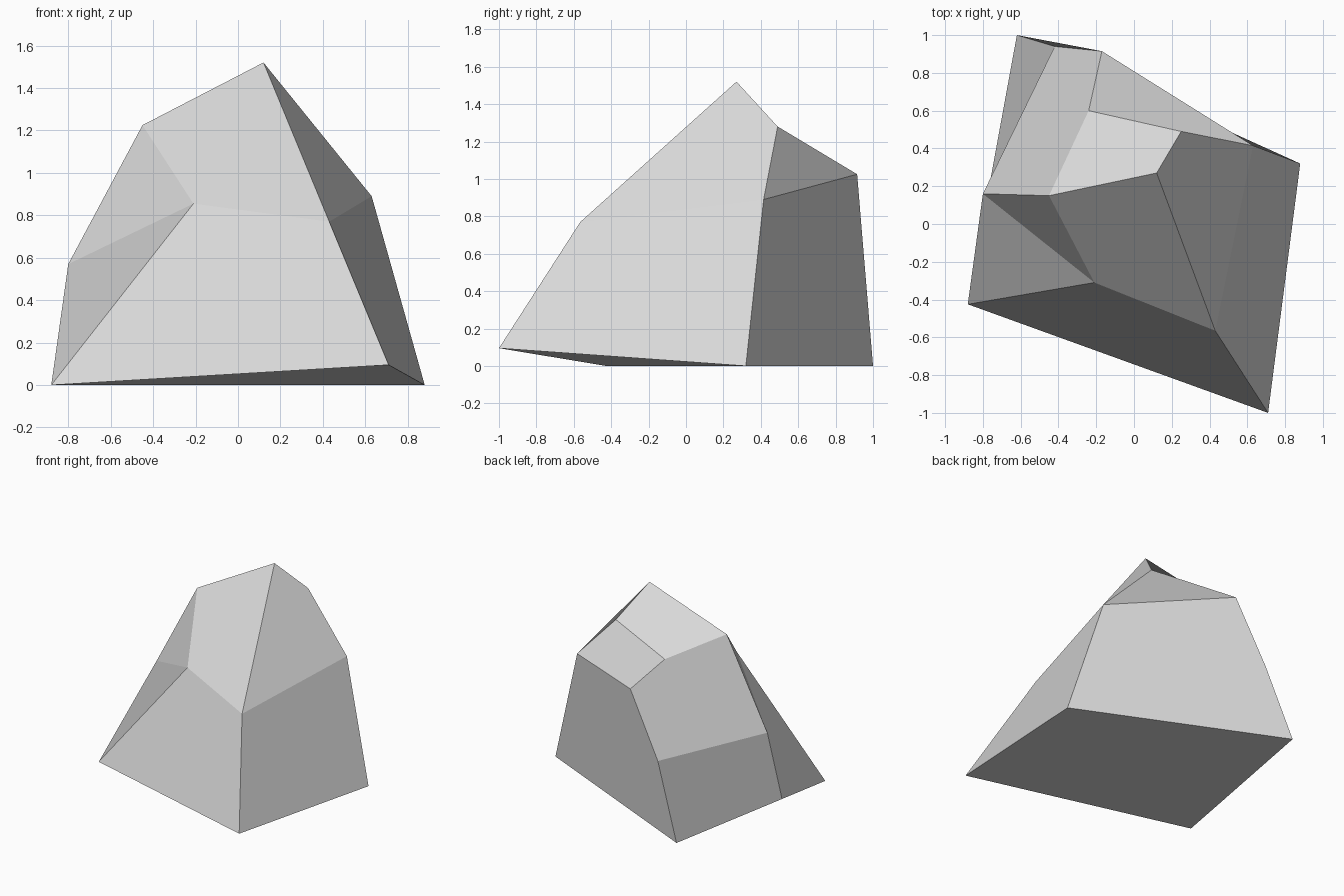
import bpy
import bmesh

default_cube = bpy.data.objects.get("Cube")
if default_cube:
    bpy.data.objects.remove(default_cube, do_unlink=True)

# Chiselled corners of the boulder, grouped by level
CORNERS = {
    # footprint
    "foot_right": (-0.88, -0.425, 0),
    "foot_side": (-0.805, -0.01, 0),
    "foot_front": (0.71, -1, 0.095),
    "foot_left": (0.88, 0.32, 0),
    "foot_back": (-0.62, 1, 0),
    # waist
    "waist_right": (-0.8, 0.16, 0.57),
    "waist_back": (-0.42, 0.94, 0.55),
    "waist_front": (0.43, -0.565, 0.77),
    "waist_left": (0.63, 0.415, 0.89),
    "notch": (-0.21, -0.31, 0.855),
    # crown
    "rear_lip": (-0.17, 0.915, 1.025),
    "shoulder": (-0.45, 0.15, 1.225),
    "rear_ridge": (-0.24, 0.6, 1.15),
    "side_ridge": (0.25, 0.49, 1.28),
    "peak": (0.12, 0.27, 1.52),
}

# Facets, each named by the corners around it; a four-sided facet
# folds along the line from its first corner to its third
FACETS = [
    # underside
    "foot_right foot_side foot_back foot_left foot_front",
    # lower walls
    "foot_right foot_front waist_front notch",
    "foot_left waist_left waist_front foot_front",
    "foot_left foot_back waist_back rear_lip waist_left",
    "foot_side waist_right waist_back foot_back",
    "foot_right foot_side waist_right notch",
    # upper slopes
    "notch shoulder waist_right",
    "notch waist_front peak shoulder",
    "peak waist_front waist_left side_ridge",
    "side_ridge waist_left rear_lip rear_ridge",
    "waist_right shoulder rear_ridge rear_lip waist_back",
    # cap
    "peak side_ridge rear_ridge shoulder",
]


def make_material(name, grey):
    colour = (grey, grey, grey, 1)
    material = bpy.data.materials.new(name)
    material.use_nodes = True
    material.diffuse_color = colour
    for node in material.node_tree.nodes:
        if node.type == "BSDF_PRINCIPLED":
            node.inputs["Base Color"].default_value = colour
    return material


def make_faceted(name, corners, facets, material):
    bm = bmesh.new()
    verts = {key: bm.verts.new(point) for key, point in corners.items()}
    for facet in facets:
        bm.faces.new([verts[key] for key in facet.split()])
    bmesh.ops.recalc_face_normals(bm, faces=bm.faces[:])
    mesh = bpy.data.meshes.new(name)
    bm.to_mesh(mesh)
    bm.free()
    mesh.materials.append(material)
    obj = bpy.data.objects.new(name, mesh)
    bpy.context.collection.objects.link(obj)
    return obj


# Boulder
make_faceted("boulder", CORNERS, FACETS, make_material("stone grey", 0.69))
